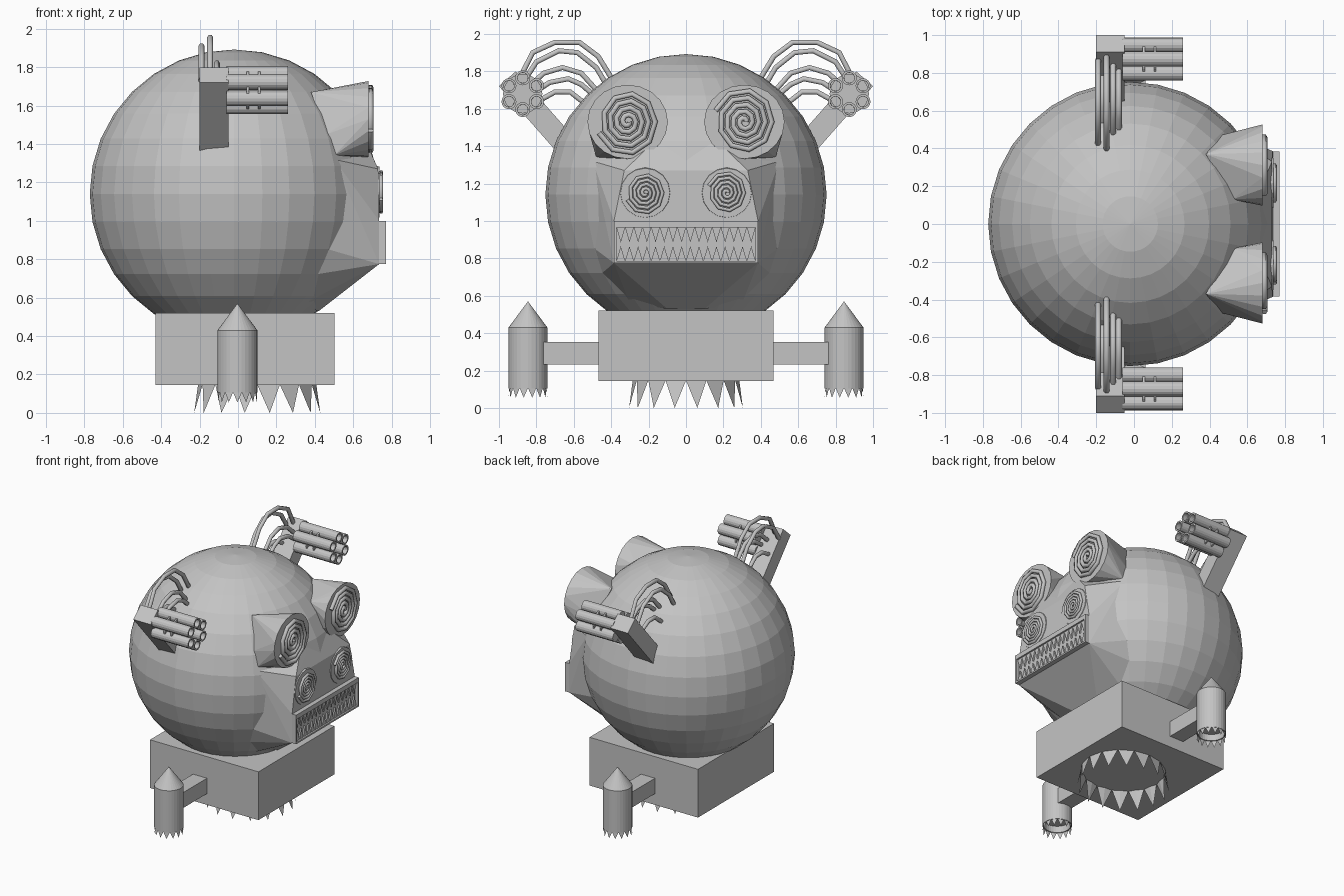
import bpy, bmesh, math
from mathutils import Vector, Matrix

if "Cube" in bpy.data.objects:
    bpy.data.objects.remove(bpy.data.objects["Cube"])

grey = bpy.data.materials.new("plain grey")
grey.diffuse_color = (0.55, 0.55, 0.55, 1)
grey.use_nodes = True
grey.node_tree.nodes["Principled BSDF"].inputs["Base Color"].default_value = grey.diffuse_color


def finish(name, bm):
    bmesh.ops.recalc_face_normals(bm, faces=bm.faces)
    me = bpy.data.meshes.new(name)
    bm.to_mesh(me)
    bm.free()
    me.materials.append(grey)
    ob = bpy.data.objects.new(name, me)
    bpy.context.collection.objects.link(ob)
    return ob


def box(name, lo, hi, matrix=None):
    bm = bmesh.new()
    lo, hi = Vector(lo), Vector(hi)
    m = Matrix.Translation((lo + hi) / 2) @ Matrix.Diagonal((*(hi - lo), 1))
    bmesh.ops.create_cube(bm, size=1, matrix=(matrix or Matrix()) @ m)
    return finish(name, bm)


def cylinder(name, start, direction, length, r1, r2=None, n=24, hole=0, rim=0.012):
    """Cylinder or cone from start; the far end may be hollowed out."""
    bm = bmesh.new()
    bmesh.ops.create_cone(bm, cap_ends=True, segments=n, radius1=r1,
                          radius2=r1 if r2 is None else r2, depth=length)
    if hole:
        end = [max(bm.faces, key=lambda f: f.calc_center_median().z)]
        bmesh.ops.inset_region(bm, faces=end, thickness=rim)
        bmesh.ops.inset_region(bm, faces=end, thickness=0.001, depth=-hole)
    d = Vector(direction)
    rot = Vector((0, 0, 1)).rotation_difference(d).to_matrix().to_4x4()
    bmesh.ops.transform(bm, verts=bm.verts,
                        matrix=Matrix.Translation(Vector(start) + d * length / 2) @ rot)
    return finish(name, bm)


def hull(name, points):
    bm = bmesh.new()
    for p in points:
        bm.verts.new(p)
    out = bmesh.ops.convex_hull(bm, input=bm.verts)
    junk = {v for v in out["geom_interior"] + out["geom_unused"]
            if isinstance(v, bmesh.types.BMVert) and not v.link_faces}
    bmesh.ops.delete(bm, geom=list(junk), context='VERTS')
    return finish(name, bm)


def tube(name, points, radius):
    cu = bpy.data.curves.new(name, 'CURVE')
    cu.dimensions = '3D'
    cu.bevel_depth = radius
    cu.bevel_resolution = 1
    cu.use_fill_caps = True
    sp = cu.splines.new('POLY')
    sp.points.add(len(points) - 1)
    for q, p in zip(sp.points, points):
        q.co = (*p, 1)
    cu.materials.append(grey)
    tmp = bpy.data.objects.new(name + "_path", cu)
    bpy.context.collection.objects.link(tmp)
    me = bpy.data.meshes.new_from_object(
        tmp.evaluated_get(bpy.context.evaluated_depsgraph_get()))
    bpy.data.objects.remove(tmp)
    if not me.materials:
        me.materials.append(grey)
    bpy.context.collection.objects.link(bpy.data.objects.new(name, me))


def tooth_ring(name, centre, r_base, r_tip, height, n, stretch=1.0):
    """Crown of downward pointing spikes."""
    bm = bmesh.new()

    def at(r, i, z):
        a = 2 * math.pi * i / n
        return bm.verts.new((centre[0] + r * stretch * math.cos(a),
                             centre[1] + r * math.sin(a), centre[2] + z))
    for i in range(n):
        v = [at(r_base, i, 0), at(r_base, i + 1, 0),
             at(r_base * 0.96, i + 0.5, 0), at(r_tip, i + 0.5, -height)]
        for f in ((0, 1, 3), (1, 2, 3), (2, 0, 3), (0, 2, 1)):
            bm.faces.new([v[k] for k in f])
    return finish(name, bm)


# head
bm = bmesh.new()
bmesh.ops.create_uvsphere(bm, u_segments=32, v_segments=16, radius=0.752,
                          matrix=Matrix.Translation((-0.02, 0, 1.14)))
finish("head", bm)

# faceted muzzle carrying the mouth and small eyes
half = [(.735, .385, .775), (.735, .385, 1.0), (.73, .33, 1.27), (.69, .15, 1.36),
        (.60, .03, 1.56), (.50, .50, 1.32), (.44, .50, .86), (.40, .45, .72),
        (.33, .30, .56), (.42, .10, .53)]
hull("muzzle", [(x, s * y, z) for x, y, z in half for s in (1, -1)])

# base block and its spiked thruster
box("base_block", (-.43, -.467, .145), (.503, .467, .52))
tooth_ring("base_spikes", (.10, 0, .147), .285, .31, .147, 16, 1.08)

# mouth: backing plate, frame bars, two rows of teeth
box("mouth_plate", (.70, -.385, .775), (.745, .385, 1.0))
for z0, z1 in ((.775, .787), (.965, 1.0)):
    box("mouth_bar", (.735, -.385, z0), (.77, .385, z1))
for s in (1, -1):
    y = sorted((s * .372, s * .385))
    box("mouth_end", (.735, y[0], .775), (.77, y[1], 1.0))
bm = bmesh.new()
count, width = 16, .744 / 16
for i in range(count):
    y = -.372 + i * width
    for root, tip, shift in ((.965, .885, 0), (.787, .865, 0)):
        tri = [(y, root), (y + width, root), (y + width / 2, tip)]
        a = [bm.verts.new((.745, *p)) for p in tri]
        b = [bm.verts.new((.757, *p)) for p in tri]
        bm.faces.new(a)
        bm.faces.new(b)
        for k in range(3):
            bm.faces.new((a[k], a[k - 1], b[k - 1], b[k]))
finish("mouth_teeth", bm)


def spiral(name, x, cy, cz, r, turns, wire, s):
    n = int(turns * 9)
    pts = []
    for i in range(n + 1):
        a, k = s * 2 * math.pi * i / 9, r * (0.06 + 0.94 * i / n)
        pts.append((x, cy + k * .93 * math.cos(a), cz + k * math.sin(a)))
    tube(name, pts, wire)


for s in (1, -1):
    side = "left" if s > 0 else "right"

    # big eye stalk and coil
    rim = [(.68, s * (.312 + .215 * math.cos(a)), 1.53 + .198 * math.sin(a))
           for a in (2 * math.pi * i / 20 for i in range(20))]
    root = [(.38, .37, 1.67), (.46, .47, 1.45), (.50, .48, 1.34),
            (.52, .13, 1.62), (.56, .15, 1.40)]
    hull(side + "_big_eye_stalk", rim + [(x, s * y, z) for x, y, z in root])
    spiral(side + "_big_eye_coil", .69, s * .312, 1.53, .175, 4.5, .016, s)

    # small eye disc and coil
    cylinder(side + "_small_eye", (.62, s * .218, 1.15), (1, 0, 0), .118, .16, .132, 16)
    spiral(side + "_small_eye_coil", .745, s * .218, 1.15, .11, 4.5, .011, s)

    # side pod
    y = sorted((s * .45, s * .78))
    box(side + "_pod_arm", (-.06, y[0], .232), (.06, y[1], .352))
    cylinder(side + "_pod", (-.003, s * .845, .43), (0, 0, -1), .325, .104, n=32, hole=.05)
    cylinder(side + "_pod_nose", (-.003, s * .845, .43), (0, 0, 1), .14, .104, 0, 32)
    tooth_ring(side + "_pod_spikes", (-.003, s * .845, .107), .102, .104, .052, 14)

    # slanted gun mount
    lean = math.atan2(.66, .75)
    place = Matrix.Translation((0, s * .955, 1.76)) @ Matrix.Rotation(-s * lean, 4, 'X')
    box(side + "_gun_mount", (-.2, -.06, -.62), (-.05, .06, 0), place)

    # six barrels held by two discs
    gy, gz = s * .873, 1.68
    for i in range(6):
        a = math.radians(30 + 60 * i)
        cylinder(side + "_gun_barrel",
                 (-.06, gy + .085 * math.cos(a), gz + .085 * math.sin(a)),
                 (1, 0, 0), .32, .04, n=16, hole=.2)
    for x in (.045, .105):
        cylinder(side + "_barrel_disc", (x, gy, gz), (1, 0, 0), .012, .105, n=24)

    # hoses from mount to head
    hoses = {
        -.145: [(.89, 1.76), (.82, 1.90), (.70, 1.955), (.57, 1.955), (.47, 1.88), (.39, 1.75)],
        -.19: [(.87, 1.74), (.80, 1.85), (.68, 1.91), (.58, 1.90), (.48, 1.82), (.42, 1.72)],
        -.11: [(.85, 1.71), (.76, 1.79), (.66, 1.82), (.56, 1.79), (.47, 1.69)],
        -.08: [(.82, 1.68), (.73, 1.74), (.63, 1.76), (.56, 1.73), (.49, 1.67)],
        -.165: [(.79, 1.64), (.70, 1.69), (.62, 1.69), (.53, 1.62)],
    }
    for x, path in hoses.items():
        tube(side + "_hose", [(x, s * y, z) for y, z in path], .016)
